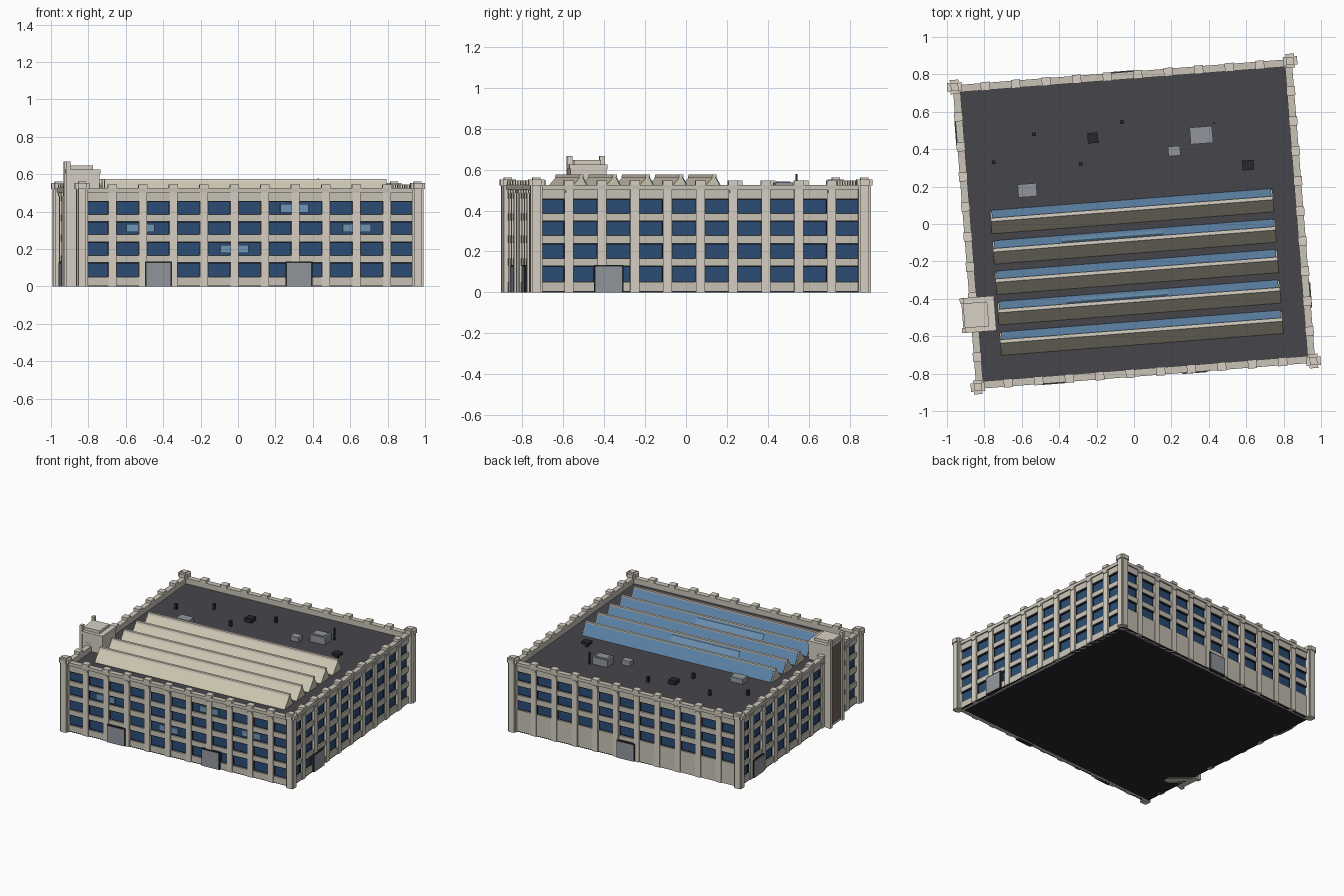
import bpy, bmesh, math
from mathutils import Matrix, Vector

if "Cube" in bpy.data.objects:
    bpy.data.objects.remove(bpy.data.objects["Cube"])

TURN = math.radians(4.45)          # whole building is turned slightly
HX, HY = 0.90, 0.805               # half width and depth at the wall face


def mat(name, hexcol):
    m = bpy.data.materials.new(name)
    rgb = [(int(hexcol[i:i + 2], 16) / 255) ** 2.2 for i in (0, 2, 4)]
    m.diffuse_color = (*rgb, 1)
    m.use_nodes = True
    m.node_tree.nodes["Principled BSDF"].inputs["Base Color"].default_value = m.diffuse_color
    return m


STONE = mat("stone", "D6CFC2")
WALL = mat("wall_panel", "C8C2B5")
GLASS = mat("window_glass", "2F4E75")
PALE = mat("pale_glass", "6F96B8")
SKY = mat("skylight_glass", "5F86AA")
TAN = mat("sawtooth_tan", "CCC5B0")
ROOF = mat("roof_dark", "48474C")
DARK = mat("dark_metal", "2C2D30")
GREY = mat("grey_metal", "90959C")
BROWN = mat("brown_panel", "75645A")


class Part:
    """Collects boxes and prisms into one object."""

    def __init__(self, name, material):
        self.name, self.material, self.bm = name, material, bmesh.new()

    def box(self, x0, x1, y0, y1, z0, z1, m=Matrix()):
        s = Matrix.Diagonal((x1 - x0, y1 - y0, z1 - z0, 1))
        t = Matrix.Translation(((x0 + x1) / 2, (y0 + y1) / 2, (z0 + z1) / 2))
        bmesh.ops.create_cube(self.bm, size=1, matrix=m @ t @ s)

    def block(self, x, y, w, d, z0, z1):
        self.box(x - w / 2, x + w / 2, y - d / 2, y + d / 2, z0, z1)

    def prism(self, profile, x0, x1):
        f = self.bm.faces.new([self.bm.verts.new((x0, y, z)) for y, z in profile])
        r = bmesh.ops.extrude_face_region(self.bm, geom=[f])
        vs = [v for v in r["geom"] if isinstance(v, bmesh.types.BMVert)]
        bmesh.ops.translate(self.bm, vec=(x1 - x0, 0, 0), verts=vs)

    def done(self):
        bmesh.ops.recalc_face_normals(self.bm, faces=self.bm.faces)
        me = bpy.data.meshes.new(self.name)
        self.bm.to_mesh(me)
        me.materials.append(self.material)
        ob = bpy.data.objects.new(self.name, me)
        ob.rotation_euler.z = TURN
        bpy.context.collection.objects.link(ob)


# Dark floor slab and roof deck
p = Part("floor_slab", DARK)
p.box(-HX, HX, -HY, HY, 0, 0.006)
p.done()
p = Part("roof_deck", ROOF)
p.box(-0.88, 0.88, -0.785, 0.785, 0.47, 0.485)
p.done()

# Four facades: name, half length, distance out, bays, door centres
ROWS = [(0.05, 0.13), (0.165, 0.24), (0.278, 0.35), (0.385, 0.458)]
SIDES = [("front", HX, HY, 11, (-0.49, 0.264)), ("right", HY, HX, 10, (-0.45,)),
         ("back", HX, HY, 11, (0,)), ("left", HY, HX, 10, (-0.56,))]
for k, (name, half, out, bays, doors) in enumerate(SIDES):
    M = Matrix.Rotation(k * math.pi / 2, 4, "Z")
    rows = ROWS[1:] if name == "back" else ROWS
    pitch = 2 * half / bays

    def side(part, u0, u1, d0, d1, z0, z1):
        part.box(u0, u1, -out - d1, -out - d0, z0, z1, M)

    # recessed glass and dark heads and frames
    p = Part(name + "_windows", GLASS)
    q = Part(name + "_window_frames", DARK)
    for z0, z1 in rows:
        side(p, -half + .02, half - .02, -.03, -.014, z0 - .005, z1 + .005)
        side(q, -half + .02, half - .02, -.016, -.004, z1 - .007, z1 + .002)
        side(q, -half + .02, half - .02, -.016, -.010, z0 - .002, z0 + .003)
        for i in range(bays):
            c = -half + (i + .5) * pitch
            for s in (-1, 1):
                e = c + s * (pitch / 2 - .022)
                side(q, e - .003, e + .003, -.016, -.007, z0, z1)
    p.done()
    q.done()

    # spandrel bands between the rows, parapet and cornice
    p = Part(name + "_wall_bands", WALL)
    edges = [0] + [z for r in rows for z in r] + [0.526]
    for z0, z1 in zip(edges[::2], edges[1::2]):
        side(p, -half, half, -.03, 0, z0, z1)
    side(p, -half, half, -.03, .009, .503, .526)
    p.done()

    # pilasters with capitals and parapet blocks
    p = Part(name + "_pilasters", STONE)
    for i in range(1, bays):
        u = -half + i * pitch
        side(p, u - .022, u + .022, -.02, .008, 0, .515)
        side(p, u - .017, u + .017, .008, .013, .485, .500)
        side(p, u - .024, u + .024, -.032, .014, .526, .546)
    p.done()

    # doors with dark frames
    p = Part(name + "_door_frames", DARK)
    q = Part(name + "_doors", GREY)
    for u in doors:
        side(p, u - .072, u + .072, -.02, .012, 0, .133)
        side(q, u - .065, u + .065, 0, .015, 0, .125)
    p.done()
    q.done()

# Lighter reflective panes behind the front pilasters
p = Part("front_pale_panes", PALE)
for u, z in ((0.24, .418), (-0.585, .313), (0.575, .313), (-0.08, .2)):
    p.box(u - .075, u + .075, -HY + .004, -HY + .015, z - .022, z + .022)
p.done()

# Corner posts with cross-shaped caps
p = Part("corner_posts", STONE)
for sx in (-1, 1):
    for sy in (-1, 1):
        x, y = sx * HX, sy * HY
        p.block(x, y, .060, .042, 0, .522)
        p.block(x, y, .042, .060, 0, .522)
        p.block(x, y, .076, .046, .522, .552)
        p.block(x, y, .046, .076, .522, .552)
        p.block(x, y, .040, .040, .552, .562)
p.done()

# Sawtooth skylights: tan front slope, glass back slope, ridge cap
X0, X1, Z0, Z1 = -0.762, 0.752, 0.484, 0.573
tan, sky, cap = Part("sawtooth_roofs", TAN), Part("skylight_glazing", SKY), Part("sawtooth_ridge_caps", STONE)
pale = Part("skylight_pale_panes", PALE)
for i in range(5):
    y = 0.006 - i * 0.163
    tan.prism([(y, Z0), (y + .075, Z1), (y + .12, Z0)], X0, X1)
    sky.prism([(y + .08, Z1 - .008), (y + .084, Z1 - .008), (y + .126, Z0 + .002), (y + .118, Z0 + .002)],
              X0 + .008, X1 - .008)
    cap.prism([(y + .062, Z1 - .012), (y + .066, Z1 + .002), (y + .085, Z1 + .002), (y + .085, Z1 - .008)], X0, X1)
    if i in (1, 3):
        pale.prism([(y + .09, Z1 - .018), (y + .0935, Z1 - .018), (y + .112, Z0 + .033), (y + .108, Z0 + .033)],
                   -0.39, 0.15)
for p in (tan, sky, cap, pale):
    p.done()

# Stair tower on the left side
p = Part("stair_tower", STONE)
p.box(-.945, -.781, -.505, -.33, 0, .615)
p.box(-.953, -.777, -.511, -.324, .603, .625)
p.box(-.945, -.815, -.485, -.353, .625, .646)
for y in (-.497, -.338):
    p.block(-.950, y, .022, .028, 0, .667)
p.done()
p = Part("tower_brown_panel", BROWN)
p.box(-.951, -.94, -.483, -.352, .02, .60)
p.done()

# Roof equipment, placed by grid position
INV = Matrix.Rotation(-TURN, 4, "Z")


def equipment(name, material, items):
    part = Part(name, material)
    for x, y, w, d, z0, z1 in items:
        v = INV @ Vector((x, y, 0))
        part.block(v.x, v.y, w, d, z0, z1)
    part.done()


equipment("rooftop_units", GREY, [
    (.36, .475, .12, .09, .485, .538), (.36, .475, .09, .065, .538, .543),
    (.215, .39, .065, .052, .485, .52), (-.57, .18, .10, .07, .485, .525)])
equipment("roof_hatches", DARK, [
    (-.22, .46, .056, .056, .485, .515), (.61, .315, .02, .02, .485, .51),
    (.61, .315, .062, .052, .508, .525), (.43, .54, .008, .008, .485, .578)])
equipment("roof_vents", DARK, [
    (x, y, .02, .02, .485, .525) for x, y in
    ((-.535, .48), (-.75, .33), (-.285, .32), (-.065, .545))])
